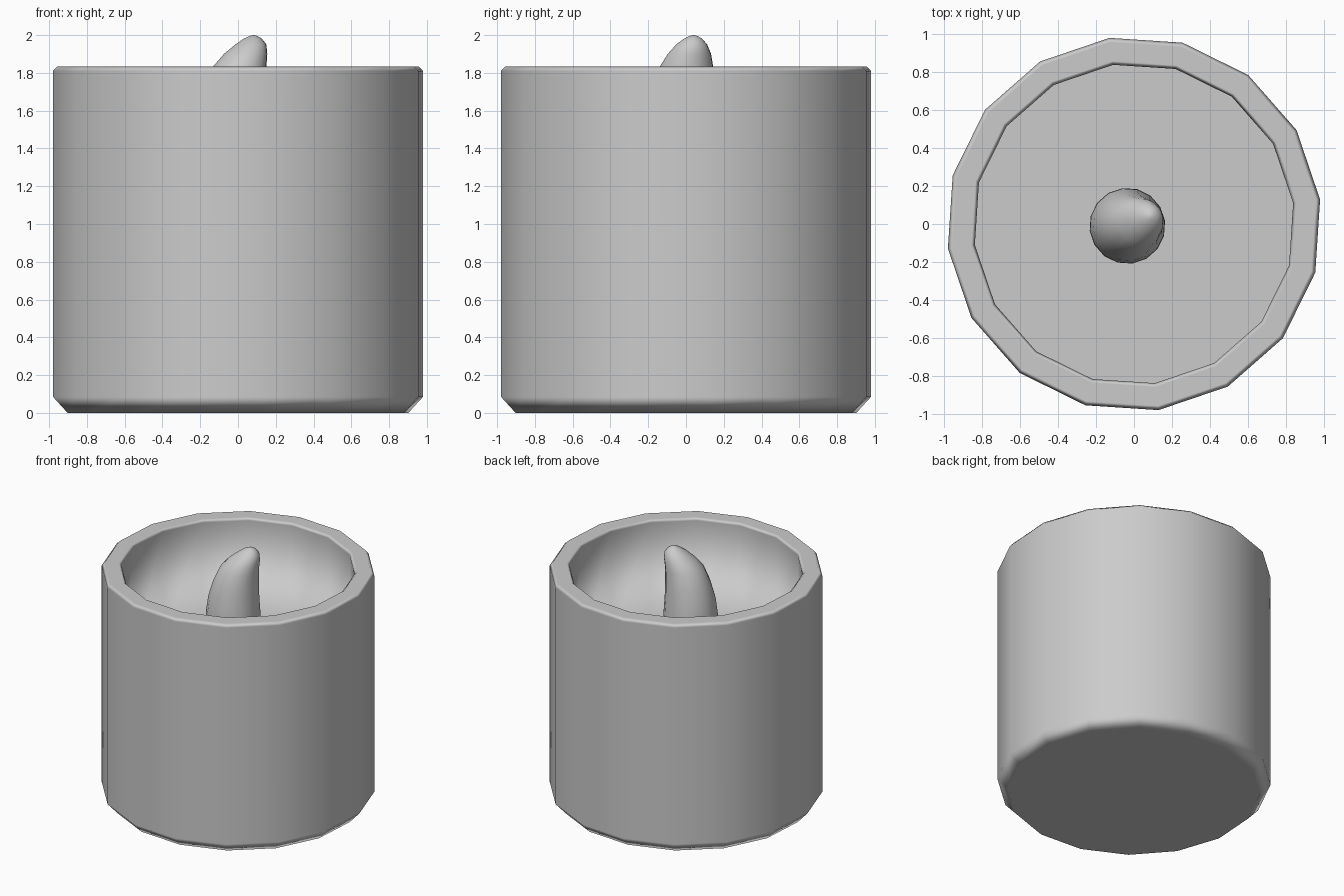
import bpy, bmesh, math

SIDES = 16
TURN = math.radians(7.5)

cube = bpy.data.objects.get("Cube")
if cube:
    bpy.data.objects.remove(cube, do_unlink=True)

# One plain grey for everything
grey = bpy.data.materials.new("plain_grey")
grey.use_nodes = True
grey.diffuse_color = (0.6, 0.6, 0.6, 1)
grey.node_tree.nodes["Principled BSDF"].inputs["Base Color"].default_value = (0.6, 0.6, 0.6, 1)


def ringed_body(name, rings):
    """Skin a stack of (x, y, z, radius) rings and cap both ends."""
    bm = bmesh.new()
    loops = []
    for x, y, z, r in rings:
        angles = [TURN + math.tau * i / SIDES for i in range(SIDES)]
        loops.append([bm.verts.new((x + r * math.cos(a), y + r * math.sin(a), z)) for a in angles])
    for low, high in zip(loops, loops[1:]):
        for i in range(SIDES):
            j = (i + 1) % SIDES
            bm.faces.new((low[i], low[j], high[j], high[i]))
    bm.faces.new(loops[0][::-1])
    bm.faces.new(loops[-1])
    for face in bm.faces:
        face.smooth = True
    mesh = bpy.data.meshes.new(name)
    bm.to_mesh(mesh)
    bm.free()
    mesh.materials.append(grey)
    obj = bpy.data.objects.new(name, mesh)
    bpy.context.collection.objects.link(obj)
    return obj


# Cup: chamfered base, outer wall, softened rim, inner wall, inner floor
cup_profile = [(0.91, 0), (0.988, 0.085), (0.988, 1.81), (0.965, 1.835),
               (0.865, 1.835), (0.845, 1.815), (0.845, 1.0)]
cup = ringed_body("candle_cup", [(0, 0, z, r) for r, z in cup_profile])
soft = cup.modifiers.new("soft_edges", 'WEIGHTED_NORMAL')
soft.mode = 'FACE_AREA'
soft.weight = 100
# Crisp corner where the inner wall meets the floor
floor = cup.data.polygons[-1]
floor.use_smooth = False

# Flame: fat teardrop leaning towards one side at the tip
ringed_body("flame", [
    (0.0, 0.0, 0.99, 0.09),
    (-0.01, 0.0, 1.10, 0.13),
    (-0.025, -0.01, 1.22, 0.175),
    (-0.035, -0.01, 1.35, 0.2),
    (-0.035, -0.01, 1.47, 0.198),
    (-0.03, -0.01, 1.60, 0.185),
    (-0.015, -0.005, 1.72, 0.166),
    (0.01, 0.003, 1.835, 0.142),
    (0.04, 0.018, 1.90, 0.116),
    (0.068, 0.03, 1.95, 0.083),
    (0.078, 0.037, 1.98, 0.05),
    (0.082, 0.04, 1.995, 0.022),
    (0.082, 0.04, 2.0, 0.005),
])
